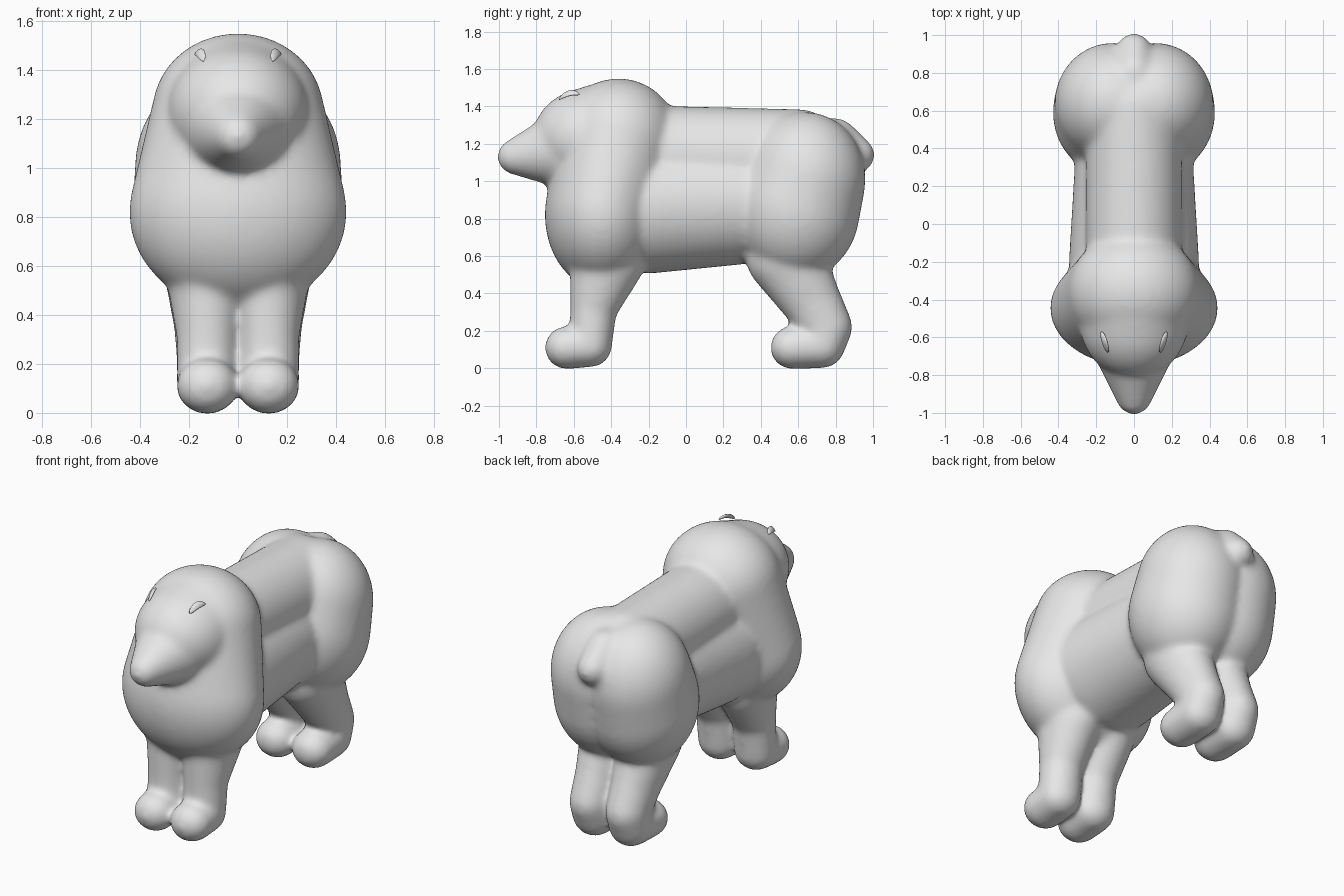
import bpy
import bmesh
from mathutils import Vector

if "Cube" in bpy.data.objects:
    bpy.data.objects.remove(bpy.data.objects["Cube"], do_unlink=True)

grey = bpy.data.materials.new("plain grey")
grey.use_nodes = True
colour = (0.8, 0.8, 0.8, 1)
grey.diffuse_color = colour
grey.node_tree.nodes["Principled BSDF"].inputs["Base Color"].default_value = colour

# Unit ball whose points shape every rounded mass
ball = bmesh.new()
bmesh.ops.create_icosphere(ball, subdivisions=4, radius=1)
ball_points = [v.co.copy() for v in ball.verts]
ball.free()


def mass(bm, *blobs, x=0):
    """Skin stretched tightly over ellipsoids (y, z, depth, height, half width)."""
    verts = []
    for y, z, depth, height, width in blobs:
        centre = Vector((x, y, z))
        size = Vector((width, depth, height))
        verts += [bm.verts.new(centre + size * p) for p in ball_points]
    bmesh.ops.convex_hull(bm, input=verts)
    inside = [v for v in verts if v.is_valid and not v.link_faces]
    bmesh.ops.delete(bm, geom=inside, context="VERTS")


def limb(bm, x, width, *joints):
    """Chain of tapered segments through joints (y, z, radius)."""
    blobs = [(y, z, r, r, max(width, r * 0.85)) for y, z, r in joints]
    for upper, lower in zip(blobs, blobs[1:]):
        mass(bm, upper, lower, x=x)


def finish(name, bm):
    bmesh.ops.recalc_face_normals(bm, faces=bm.faces)
    for face in bm.faces:
        face.smooth = True
    mesh = bpy.data.meshes.new(name)
    bm.to_mesh(mesh)
    bm.free()
    mesh.materials.append(grey)
    obj = bpy.data.objects.new(name, mesh)
    bpy.context.collection.objects.link(obj)
    return obj


body_mesh = bmesh.new()

# Shoulders and mane: deep chest joined to the crown
chest = (-0.445, 0.82, 0.31, 0.4, 0.445)
crown = (-0.36, 1.23, 0.32, 0.32, 0.35)
mass(body_mesh, chest, crown)

# Round face flowing back into the crown, and a tapering snout
face = (-0.51, 1.23, 0.31, 0.27, 0.29)
brow = (-0.36, 1.25, 0.28, 0.3, 0.31)
mass(body_mesh, face, brow)
cheeks = (-0.64, 1.17, 0.2, 0.21, 0.22)
nose = (-0.915, 1.13, 0.095, 0.095, 0.095)
mass(body_mesh, cheeks, nose)

# Belly barrel and the narrower back above it
mass(body_mesh, (-0.2, 0.86, 0.2, 0.355, 0.345), (0.3, 0.88, 0.2, 0.325, 0.315))
mass(body_mesh, (-0.2, 1.13, 0.25, 0.275, 0.255), (0.6, 1.11, 0.25, 0.275, 0.255))

# Haunches: two broad lobes merging along the middle
thighs = (0.59, 0.85, 0.34, 0.38, 0.32)
rump = (0.64, 1.01, 0.32, 0.36, 0.31)

# Legs, each running from the hip through the heel to the toe
for side in (-1, 1):
    mass(body_mesh, thighs, rump, x=side * 0.11)
    limb(body_mesh, side * 0.125, 0.126,
         (-0.42, 0.58, 0.2), (-0.495, 0.32, 0.125),
         (-0.51, 0.12, 0.115), (-0.64, 0.11, 0.115))
    limb(body_mesh, side * 0.125, 0.126,
         (0.53, 0.6, 0.21), (0.67, 0.36, 0.16), (0.75, 0.22, 0.14),
         (0.73, 0.12, 0.12), (0.565, 0.11, 0.115))

# Stubby tail
mass(body_mesh, (0.79, 1.2, 0.14, 0.14, 0.12), (0.915, 1.14, 0.095, 0.095, 0.095))

body = finish("body", body_mesh)

# Fuse all masses into one soft skin
remesh = body.modifiers.new("fuse", "REMESH")
remesh.mode = "VOXEL"
remesh.voxel_size = 0.016
remesh.use_smooth_shade = True
soften = body.modifiers.new("soften", "SMOOTH")
soften.factor = 0.5
soften.iterations = 20

# Small arched ear slivers on top of the head
for side, label in ((1, "left"), (-1, "right")):
    ear = bmesh.new()
    bmesh.ops.create_uvsphere(ear, u_segments=16, v_segments=12, radius=1)
    for v in ear.verts:
        across, along, up = v.co
        arch = 0.02 * (1 - along * along)
        v.co = (side * (0.155 + 0.016 * along + 0.016 * across),
                0.056 * along - 0.625,
                1.45 + 0.014 * along + arch + 0.012 * up - 0.01 * across)
    finish(label + "_ear", ear)
